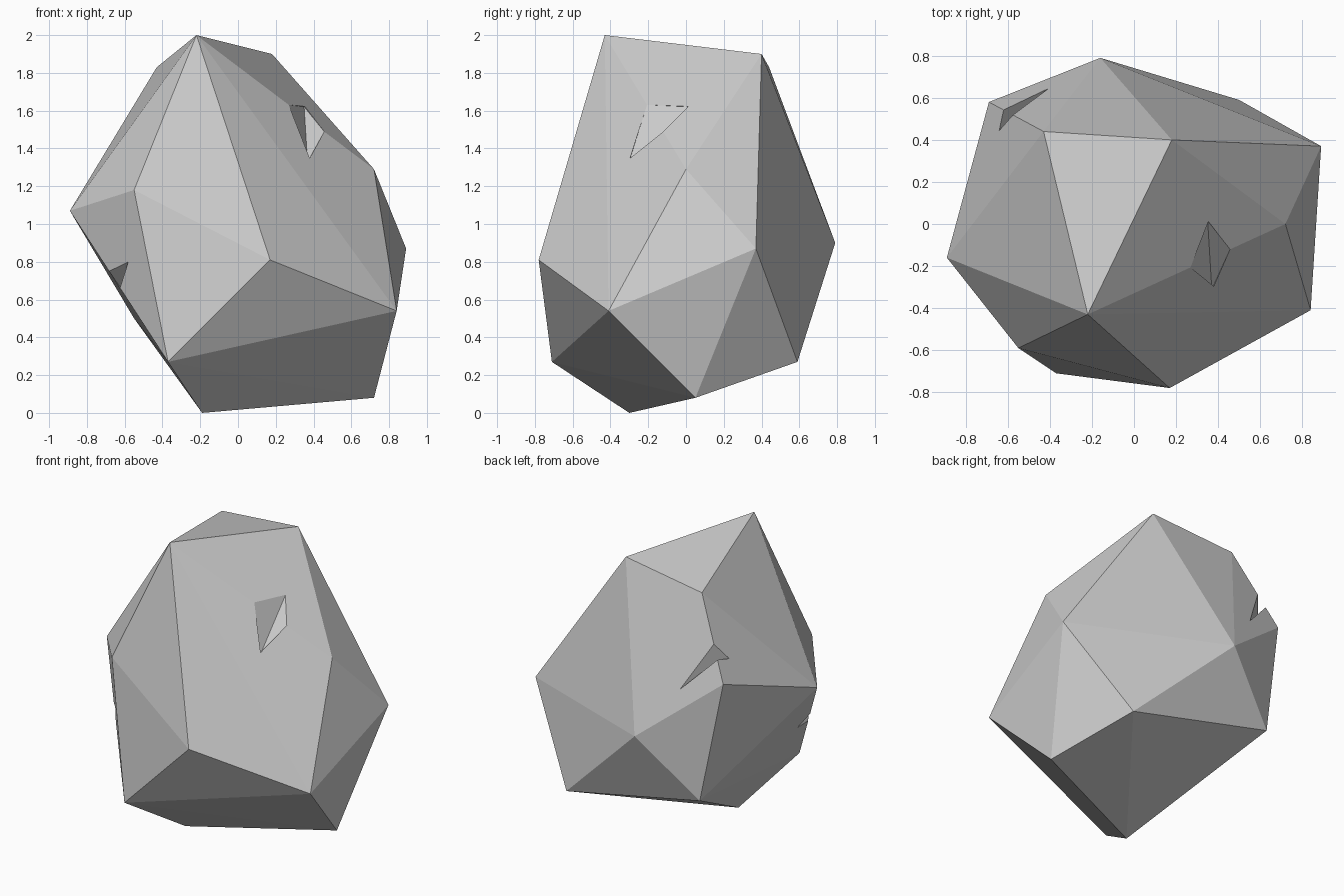
import bpy
import bmesh
from mathutils import Vector

cube = bpy.data.objects.get("Cube")
if cube:
    bpy.data.objects.remove(cube, do_unlink=True)

# Stone colour
stone = bpy.data.materials.new("grey_stone")
stone.use_nodes = True
GREY = (0.6, 0.6, 0.6, 1)
stone.diffuse_color = GREY
stone.node_tree.nodes["Principled BSDF"].inputs["Base Color"].default_value = GREY


def hull(name, points):
    """Flat-faced convex solid wrapped around a few corner points."""
    bm = bmesh.new()
    for p in points:
        bm.verts.new(p)
    result = bmesh.ops.convex_hull(bm, input=bm.verts)
    loose = {v for v in result["geom_interior"] if isinstance(v, bmesh.types.BMVert)}
    bmesh.ops.delete(bm, geom=list(loose), context="VERTS")
    bmesh.ops.recalc_face_normals(bm, faces=bm.faces)
    mesh = bpy.data.meshes.new(name)
    bm.to_mesh(mesh)
    bm.free()
    mesh.materials.append(stone)
    obj = bpy.data.objects.new(name, mesh)
    bpy.context.collection.objects.link(obj)
    return obj


# Named corners of the boulder
peak = Vector((-0.22, -0.43, 2.0))
shoulder = Vector((0.72, 0.0, 1.29))
back_top = Vector((-0.43, 0.44, 1.83))
back_side = Vector((-0.69, 0.58, 1.32))
side = Vector((-0.89, -0.16, 1.07))
front_foot = Vector((-0.37, -0.71, 0.27))

boulder = hull("boulder", [
    peak, shoulder, back_top, back_side, side, front_foot,
    (0.18, 0.40, 1.90), (-0.55, -0.59, 1.18), (0.17, -0.78, 0.81),
    (0.84, -0.41, 0.54), (0.89, 0.37, 0.87), (0.72, 0.05, 0.08),
    (-0.19, -0.30, 0.0), (-0.16, 0.79, 0.90), (0.50, 0.59, 0.27),
    (-0.55, 0.635, 0.50),
])


def chip(name, start, end, t0, t1, side_a, side_b, deep):
    """Cut a small pointed chip across the edge from start to end."""
    p, q = start.lerp(end, t0), start.lerp(end, t1)
    middle = (p + q) / 2
    outer = middle + (middle - Vector((0, 0, 1))).normalized() * 0.15
    cutter = hull(name, [p, q, side_a, side_b, deep, outer])
    cutter.hide_render = True
    cutter.hide_viewport = True
    cut = boulder.modifiers.new(name, "BOOLEAN")
    cut.operation = "DIFFERENCE"
    cut.solver = "EXACT"
    cut.object = cutter
    return cutter


# Chips knocked out of three edges
cutters = [
    chip("upper_chip_cutter", peak, shoulder, 0.52, 0.72,
         (0.35, 0.02, 1.62), (0.37, -0.31, 1.30), (0.34, -0.16, 1.54)),
    chip("back_chip_cutter", back_top, back_side, 0.56, 0.72,
         (-0.40, 0.65, 1.23), (-0.64, 0.44, 1.43), (-0.56, 0.53, 1.45)),
    chip("side_chip_cutter", side, front_foot, 0.40, 0.51,
         (-0.58, -0.51, 0.80), (-0.62, -0.31, 0.66), (-0.61, -0.41, 0.72)),
]

# Bake the chips in and drop the cutters
depsgraph = bpy.context.evaluated_depsgraph_get()
chipped = bpy.data.meshes.new_from_object(boulder.evaluated_get(depsgraph))
boulder.modifiers.clear()
boulder.data = chipped
for cutter in cutters:
    bpy.data.objects.remove(cutter, do_unlink=True)
